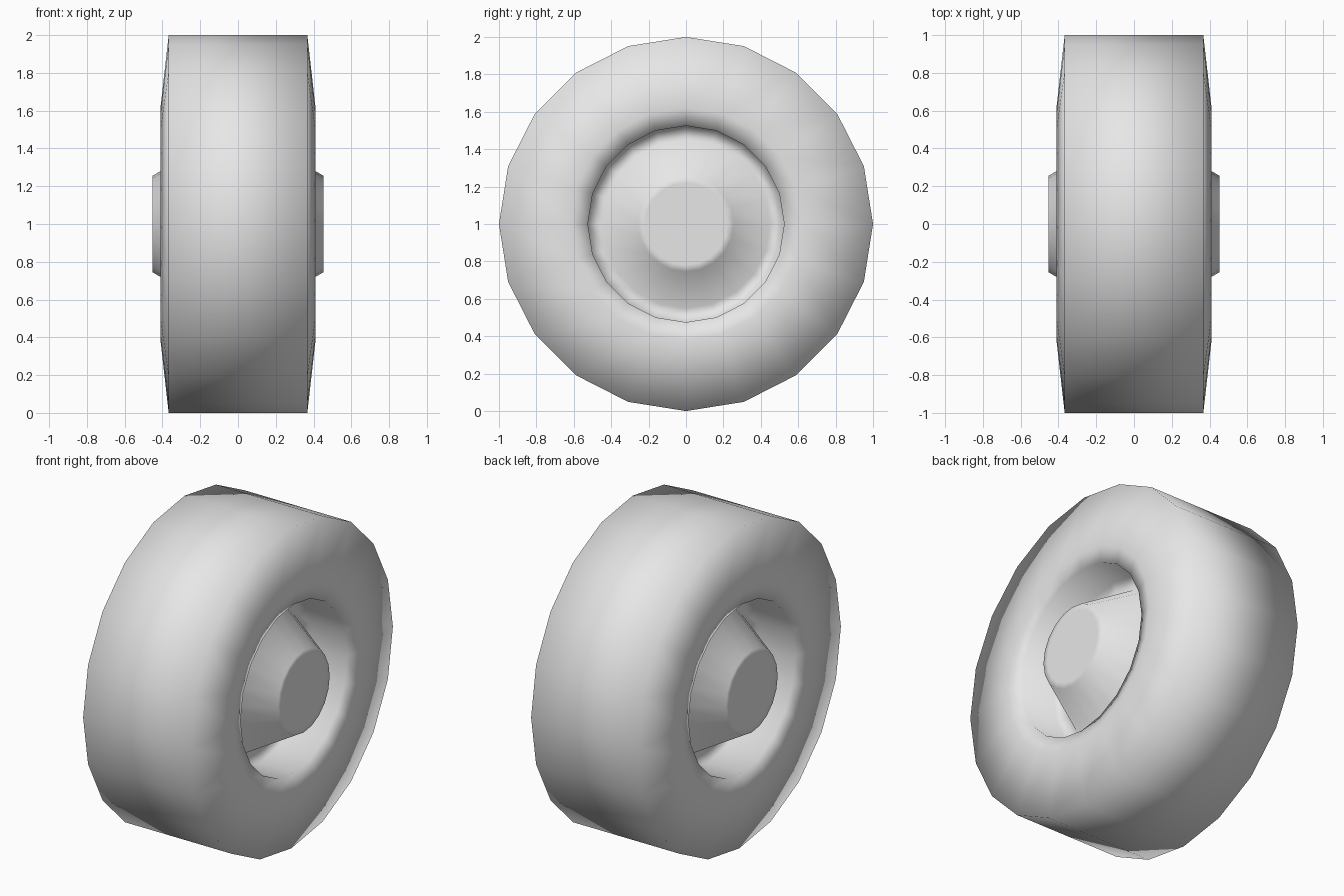
import bpy, bmesh, math

cube = bpy.data.objects.get("Cube")
if cube:
    bpy.data.objects.remove(cube, do_unlink=True)

SIDES = 20

# Plain grey for the whole wheel
grey = bpy.data.materials.new("plain grey")
grey.use_nodes = True
colour = (0.8, 0.8, 0.8, 1)
grey.diffuse_color = colour
grey.node_tree.nodes["Principled BSDF"].inputs["Base Color"].default_value = colour

# Half profile as (x, radius): hub cap, hub cone, rim well, lip, sidewall, tread edge
half = [(0.453, 0.22), (0.453, 0.255), (0.12, 0.45), (0.15, 0.525),
        (0.385, 0.525), (0.41, 0.62), (0.367, 1.0)]
profile = half + [(-x, r) for x, r in reversed(half)]


def add_ring(bm, x, radius):
    """Circle of vertices around the axle."""
    ring = []
    for i in range(SIDES):
        a = math.tau * i / SIDES
        ring.append(bm.verts.new((x, radius * math.sin(a), 1 + radius * math.cos(a))))
    return ring


# Wheel: tyre, rim and both hubs as one turned surface
bm = bmesh.new()
rings = [add_ring(bm, x, r) for x, r in profile]
for a, b in zip(rings, rings[1:]):
    for i in range(SIDES):
        j = (i + 1) % SIDES
        bm.faces.new((a[i], a[j], b[j], b[i]))

# Flat hub caps
bm.faces.new(rings[0])
bm.faces.new(rings[-1])
bmesh.ops.recalc_face_normals(bm, faces=bm.faces)
for face in bm.faces:
    face.smooth = True

mesh = bpy.data.meshes.new("wheel")
bm.to_mesh(mesh)
bm.free()
mesh.materials.append(grey)
wheel = bpy.data.objects.new("wheel", mesh)
bpy.context.collection.objects.link(wheel)
